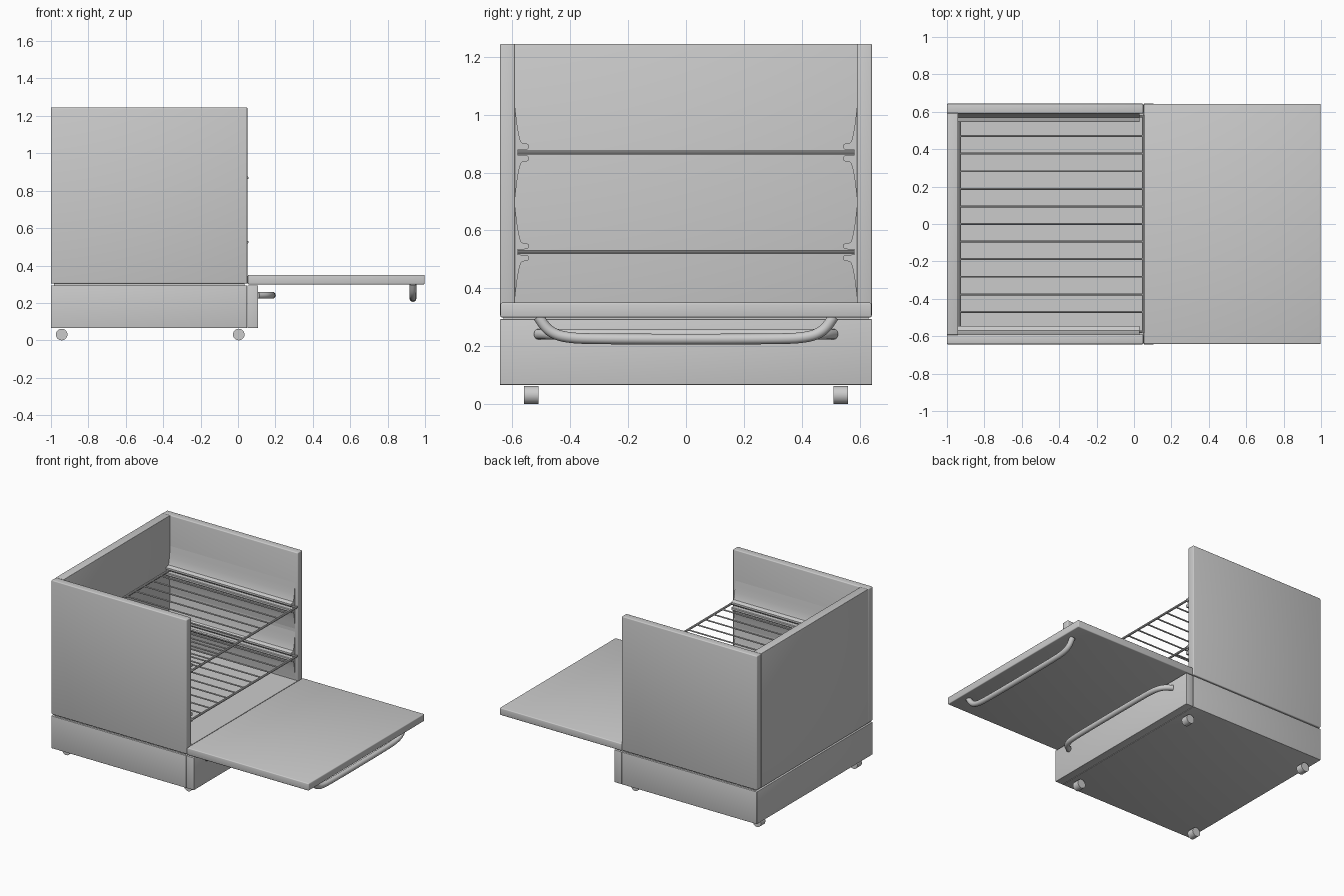
import bpy, bmesh, math
from mathutils import Vector

cube = bpy.data.objects.get("Cube")
if cube:
    bpy.data.objects.remove(cube, do_unlink=True)

steel = bpy.data.materials.new("light grey")
steel.use_nodes = True
GREY = (0.6, 0.6, 0.6, 1)
steel.diffuse_color = GREY
steel.node_tree.nodes["Principled BSDF"].inputs["Base Color"].default_value = GREY


def activate(obj):
    bpy.ops.object.select_all(action='DESELECT')
    obj.select_set(True)
    bpy.context.view_layer.objects.active = obj


def finish(name, bm, smooth=True):
    bmesh.ops.recalc_face_normals(bm, faces=bm.faces)
    mesh = bpy.data.meshes.new(name)
    bm.to_mesh(mesh)
    bm.free()
    mesh.materials.append(steel)
    obj = bpy.data.objects.new(name, mesh)
    bpy.context.collection.objects.link(obj)
    if smooth:
        activate(obj)
        bpy.ops.object.shade_smooth_by_angle(angle=math.radians(35))
    return obj


def box(name, x, y, z, bevel=0.0):
    """Box between (min, max) pairs, with optionally rounded edges."""
    bm = bmesh.new()
    bmesh.ops.create_cube(bm, size=1)
    for v in bm.verts:
        v.co = [(r[0] + r[1]) / 2 + c * (r[1] - r[0]) for c, r in zip(v.co, (x, y, z))]
    if bevel:
        bmesh.ops.bevel(bm, geom=bm.edges[:], offset=bevel, segments=3,
                        profile=0.5, affect='EDGES')
    return finish(name, bm)


def add_rod(bm, a, b, radius, sides=10):
    """Capped cylinder from a to b."""
    a, b = Vector(a), Vector(b)
    matrix = (b - a).to_track_quat('Z', 'Y').to_matrix().to_4x4()
    matrix.translation = (a + b) / 2
    bmesh.ops.create_cone(bm, cap_ends=True, segments=sides, radius1=radius,
                          radius2=radius, depth=(b - a).length, matrix=matrix)


def handle(name, place):
    """Bowed bar; place maps (along, depth) to a point."""
    half = [(0.51, 0), (0.49, 0.034), (0.46, 0.058), (0.42, 0.071), (0.34, 0.078)]
    points = [(-a, d) for a, d in half] + half[::-1]
    curve = bpy.data.curves.new(name, 'CURVE')
    curve.dimensions = '3D'
    curve.bevel_depth = 0.0185
    curve.bevel_resolution = 4
    curve.use_fill_caps = True
    spline = curve.splines.new('NURBS')
    spline.points.add(len(points) - 1)
    for p, (a, d) in zip(spline.points, points):
        p.co = (*place(a, d), 1)
    spline.order_u = 3
    spline.use_endpoint_u = True
    spline.resolution_u = 6
    curve.materials.append(steel)
    obj = bpy.data.objects.new(name, curve)
    bpy.context.collection.objects.link(obj)
    activate(obj)
    bpy.ops.object.convert(target='MESH')
    bpy.ops.object.shade_smooth_by_angle(angle=math.radians(50))


W = 0.643            # half width of the cabinet
FRONT = 0.05         # plane of the opening
SIDES = (("left", 1), ("right", -1))


def span(a, b, s):
    return tuple(sorted((a * s, b * s)))


# Open-topped oven cavity
for label, s in SIDES:
    box(f"{label}_wall", (-1, FRONT), span(0.591, W, s), (0.303, 1.245), 0.006)
box("back_wall", (-1, -0.94), (-0.593, 0.593), (0.303, 1.245), 0.003)
box("oven_floor", (-0.95, FRONT), (-0.595, 0.595), (0.303, 0.348))

# Base, narrow shadow gap and drawer front
box("base", (-1, 0.048), (-W, W), (0.066, 0.293), 0.002)
box("base_gap_spacer", (-0.985, 0.035), (-0.63, 0.63), (0.28, 0.31))
box("drawer_front", (FRONT, 0.108), (-W, W), (0.066, 0.293), 0.003)

# Lowered door
box("oven_door", (0.052, 0.998), (-W + 0.001, W - 0.001), (0.299, 0.35), 0.006)

# Handles
handle("door_handle", lambda a, d: (0.935, a, 0.302 - d))
handle("drawer_handle", lambda a, d: (0.106 + d, a, 0.241))

# Round feet lying on their sides
for x in (-0.943, 0.004):
    for label, s in SIDES:
        bm = bmesh.new()
        add_rod(bm, (x, s * 0.51, 0.031), (x, s * 0.56, 0.031), 0.031, 24)
        finish(f"{label}_{'front' if x > -0.5 else 'rear'}_foot", bm)


def rack_runner(name, s, zc):
    """Wall swelling with two rounded ribs, extruded along the cavity."""
    half = [(0.582, 0.009), (0.550, 0.010), (0.545, 0.014), (0.545, 0.027),
            (0.550, 0.031), (0.564, 0.032), (0.570, 0.036), (0.575, 0.050),
            (0.582, 0.085), (0.587, 0.125), (0.592, 0.170)]
    profile = [(y, -z) for y, z in half[::-1]] + half
    bm = bmesh.new()
    face = bm.faces.new([bm.verts.new((-0.94, s * y, zc + z)) for y, z in profile])
    ext = bmesh.ops.extrude_face_region(bm, geom=[face])
    bmesh.ops.translate(bm, vec=(0.97, 0, 0),
                        verts=[v for v in ext["geom"] if isinstance(v, bmesh.types.BMVert)])
    finish(name, bm)


# Wire racks and their runners
for level, zc in (("lower", 0.525), ("upper", 0.869)):
    for label, s in SIDES:
        rack_runner(f"{level}_{label}_runner", s, zc)
    bm = bmesh.new()
    for i in range(-5, 6):
        add_rod(bm, (-0.932, i * 0.094, zc), (FRONT, i * 0.094, zc), 0.005, 8)
    for s in (1, -1):
        add_rod(bm, (-0.932, s * 0.575, zc), (FRONT, s * 0.575, zc), 0.007)
    for x in (-0.932, FRONT):
        add_rod(bm, (x, -0.582, zc), (x, 0.582, zc), 0.0075)
    finish(f"{level}_rack", bm)
